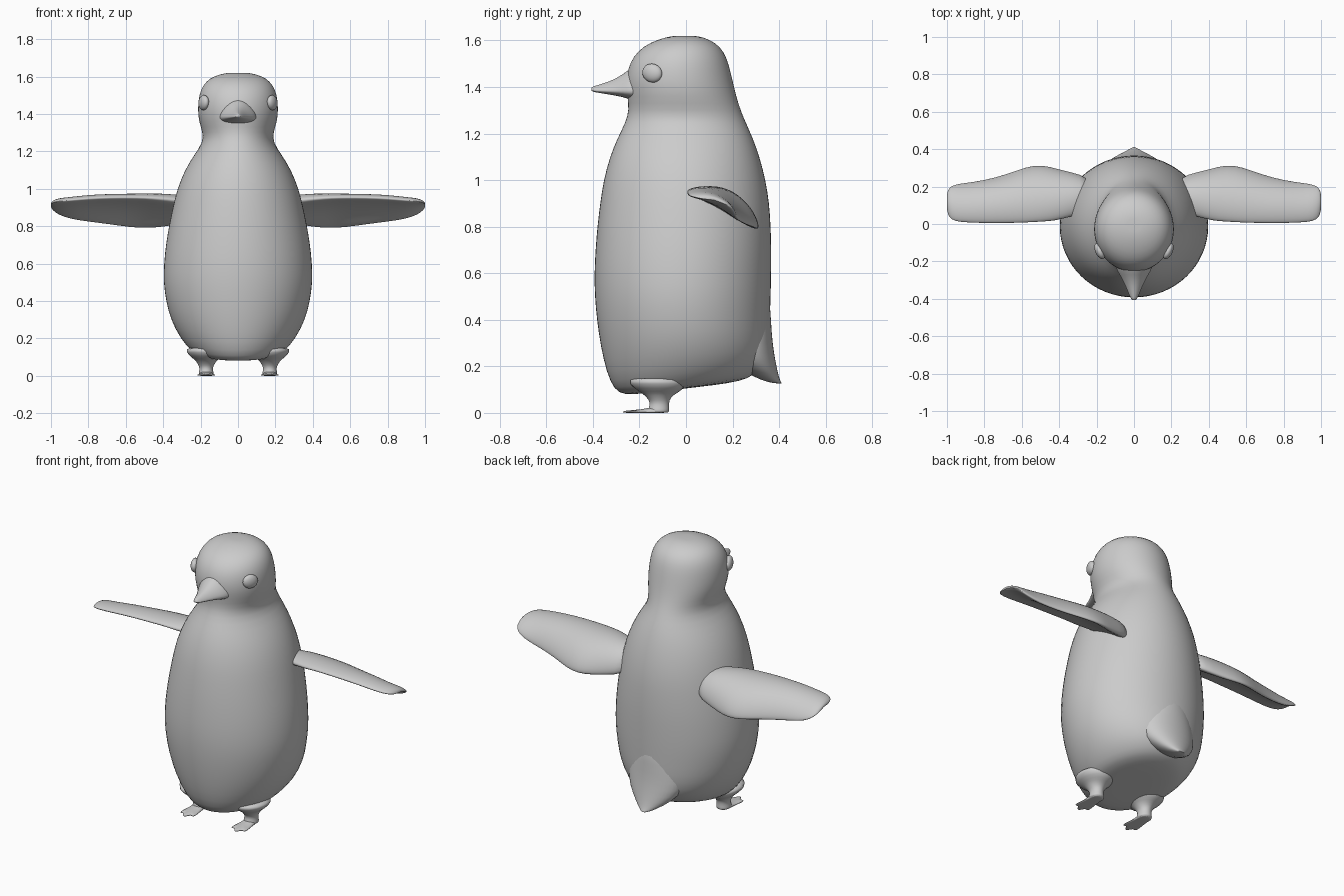
import bpy, bmesh
from math import sin, cos, pi, radians
from mathutils import Vector


def finish(ob, levels=1):
    for p in ob.data.polygons:
        p.use_smooth = True
    if levels:
        m = ob.modifiers.new("smooth", 'SUBSURF')
        m.levels = m.render_levels = levels
    return ob


def loft(name, rings, levels=1):
    bm = bmesh.new()
    vs = [[bm.verts.new(p) for p in r] for r in rings]
    n = len(vs[0])
    for a, b in zip(vs, vs[1:]):
        for i in range(n):
            j = (i + 1) % n
            bm.faces.new((a[i], a[j], b[j], b[i]))
    for r in (vs[0], vs[-1]):
        c = bm.verts.new(sum((v.co for v in r), Vector()) / n)
        for i in range(n):
            bm.faces.new((r[i], r[(i + 1) % n], c))
    bmesh.ops.recalc_face_normals(bm, faces=bm.faces)
    me = bpy.data.meshes.new(name)
    bm.to_mesh(me)
    bm.free()
    ob = bpy.data.objects.new(name, me)
    bpy.context.collection.objects.link(ob)
    return finish(ob, levels)


def mirror(ob):
    m = ob.modifiers.new("mirror", 'MIRROR')
    c = bpy.data.objects.get("mirror_centre")
    if c is None:
        c = bpy.data.objects.new("mirror_centre", None)
        bpy.context.collection.objects.link(c)
        c.hide_render = True
    m.mirror_object = c


def hring(z, front, back, rx, tilt=0, x=0, n=32):
    """Level ring between a front and back y, optionally tilted along y."""
    cy, ry = (front + back) / 2, (back - front) / 2
    return [(x + rx * cos(2 * pi * i / n), cy + ry * sin(2 * pi * i / n),
             z + tilt * (cy + ry * sin(2 * pi * i / n))) for i in range(n)]


# Body and head: z, front y, back y, half width, tilt
body = [(.105, -.19, .19, .13, .12), (.112, -.27, .27, .215, .13),
        (.14, -.31, .31, .255, .13), (.2, -.343, .345, .31, .08),
        (.3, -.369, .36, .362, .03), (.4, -.385, .362, .387, 0),
        (.5, -.394, .366, .401, 0), (.6, -.396, .368, .398, 0),
        (.7, -.391, .369, .388, 0), (.8, -.383, .366, .371, 0),
        (.9, -.371, .36, .351, 0), (1, -.356, .344, .326, 0),
        (1.1, -.329, .318, .286, 0), (1.18, -.296, .289, .236, 0),
        (1.25, -.26, .257, .187, 0), (1.3, -.246, .236, .19, 0),
        (1.36, -.253, .217, .21, 0), (1.42, -.26, .203, .216, 0),
        (1.48, -.25, .189, .212, 0), (1.53, -.228, .174, .2, 0),
        (1.575, -.185, .147, .172, 0), (1.605, -.12, .1, .125, 0),
        (1.62, -.06, .05, .06, 0)]
loft("body", [hring(*r) for r in body])

# Tail wedge, flaring back to a point
tail = [(.52, .22, .36, .1, 0), (.4, .18, .366, .16, 0), (.3, .14, .373, .19, 0),
        (.22, .19, .386, .16, 0), (.167, .27, .398, .09, -.02),
        (.135, .36, .41, .03, -.02), (.127, .395, .412, .008, 0)]
loft("tail", [hring(*r, n=20) for r in tail])

# Beak: y, z bottom, z top, half width
beak = [(-.18, 1.34, 1.5, .115), (-.24, 1.345, 1.483, .1), (-.27, 1.356, 1.457, .08),
        (-.31, 1.364, 1.433, .057), (-.35, 1.371, 1.418, .039),
        (-.385, 1.376, 1.407, .025), (-.407, 1.382, 1.4, .012)]
rings = []
for y, lo, hi, w in beak:
    ring = []
    zm = lo + .28 * (hi - lo)
    for i in range(16):
        a = 2 * pi * i / 16
        s = sin(a)
        up = s > 0
        x = w * cos(a) * (1 - .25 * s if up else 1)
        ring.append((x, y, zm + s * (hi - zm if up else zm - lo)))
    rings.append(ring)
loft("beak", rings)

# Flippers: x, leading (y, z), trailing (y, z), half thickness, arch
wing = [(.24, .06, .93, .25, .83, .045, .03), (.34, .04, .945, .275, .81, .045, .04),
        (.42, .015, .95, .297, .795, .042, .05), (.5, .01, .955, .317, .79, .036, .05),
        (.58, .005, .955, .305, .795, .034, .05), (.68, .003, .955, .265, .81, .032, .045),
        (.8, .003, .95, .233, .825, .03, .04), (.9, .007, .94, .22, .84, .026, .03),
        (.96, .013, .935, .212, .862, .02, .025), (.99, .035, .928, .195, .885, .012, .015),
        (1.0, .07, .92, .165, .9, .005, .01)]
rings = []
for x, ly, lz, ty, tz, t, arch in wing:
    L, T = Vector((x, ly, lz)), Vector((x, ty, tz))
    d = (T - L).normalized()
    up = Vector((0, -d.z, d.y))
    rings.append([(L + T) / 2 - (T - L) / 2 * cos(2 * pi * i / 20)
                  + up * (t * sin(2 * pi * i / 20) + arch * sin(2 * pi * i / 20) ** 2)
                  for i in range(20)])
mirror(loft("flippers", rings))

# Eyes
bpy.ops.mesh.primitive_uv_sphere_add(segments=24, ring_count=12, radius=1,
                                     location=(.183, -.145, 1.46),
                                     rotation=(radians(-15), 0, radians(-25)))
eye = bpy.context.object
eye.name = "eyes"
eye.scale = (.024, .046, .04)
finish(eye, 0)
mirror(eye)

# Legs flaring into the body
leg = [(.15, -.27, .02, .13), (.1, -.22, -.01, .085), (.085, -.19, -.04, .06),
       (.065, -.168, -.066, .047), (.045, -.155, -.072, .036),
       (.025, -.16, -.072, .038), (.008, -.165, -.07, .042), (.001, -.16, -.075, .038)]
mirror(loft("legs", [hring(*r, x=.17, n=16) for r in leg]))

# Webbed feet: outline (sideways, y) with three toes
outline = [(-.035, -.08), (-.036, -.14), (-.043, -.19), (-.05, -.235), (-.04, -.25),
           (-.025, -.235), (-.012, -.265), (0, -.276), (.012, -.265), (.025, -.235),
           (.04, -.25), (.05, -.235), (.043, -.19), (.036, -.14), (.035, -.08), (0, -.07)]
rings = []
for z, k in ((0, .97), (.004, 1), (1, .96)):
    ring = []
    for u, y in outline:
        h = z if z < 1 else .009 + .03 * max(0, (y + .22) / .15) ** 2
        ring.append((.17 + u * k, -.16 + (y + .16) * k, h))
    rings.append(ring)
mirror(loft("feet", rings))
